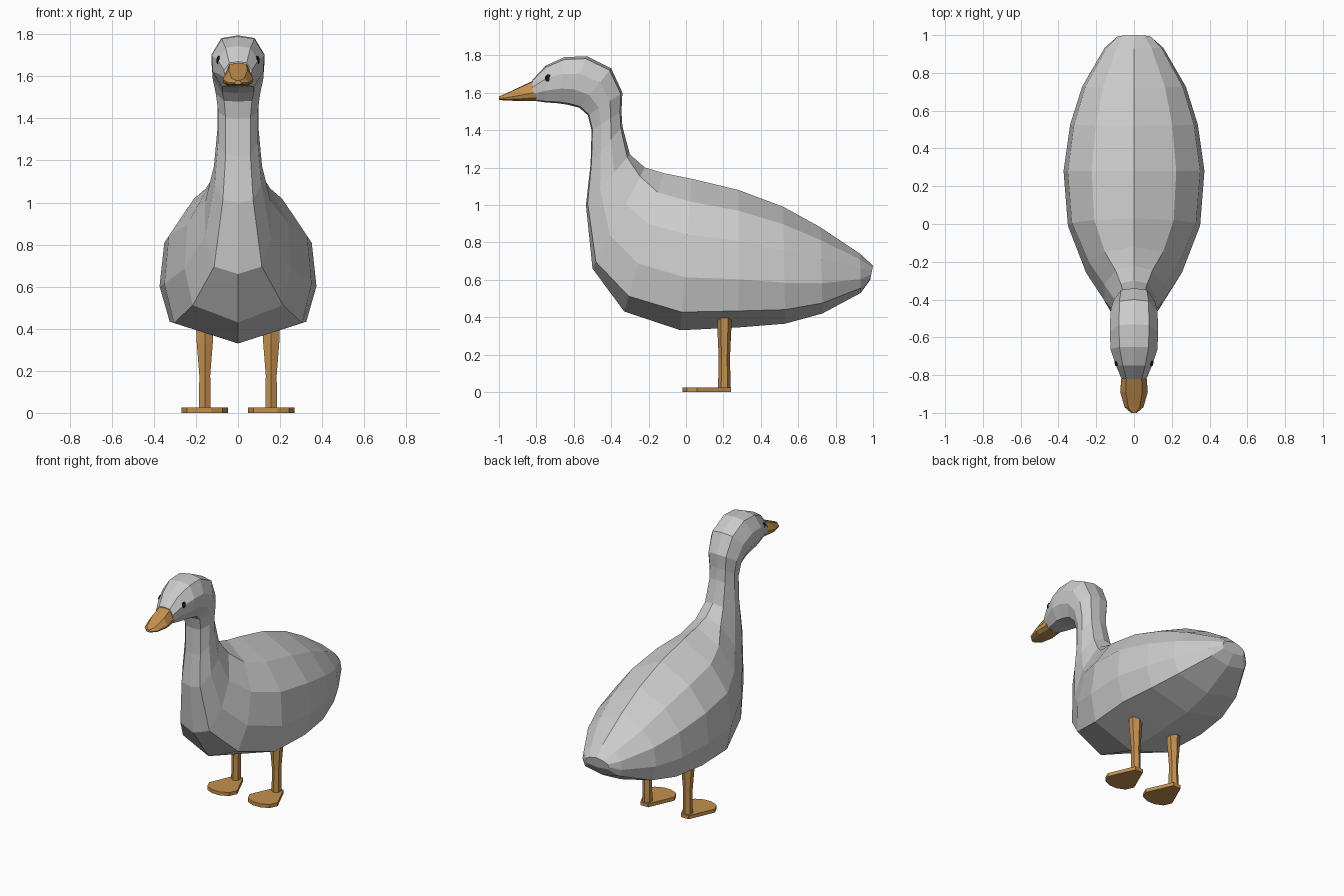
import bpy, bmesh
from mathutils import Vector

if "Cube" in bpy.data.objects:
    bpy.data.objects.remove(bpy.data.objects["Cube"])


def material(name, color):
    m = bpy.data.materials.new(name)
    m.diffuse_color = color
    m.use_nodes = True
    m.node_tree.nodes["Principled BSDF"].inputs["Base Color"].default_value = m.diffuse_color
    return m


orange = material("orange", (0.55, 0.28, 0.08, 1))
black = material("black", (0.01, 0.01, 0.01, 1))


def loft(name, rings, mat=None):
    """Skin a list of equally sized vertex rings and cap both ends."""
    bm = bmesh.new()
    vs = [[bm.verts.new(p) for p in r] for r in rings]
    n = len(vs[0])
    for a, b in zip(vs, vs[1:]):
        for i in range(n):
            j = (i + 1) % n
            bm.faces.new((a[i], a[j], b[j], b[i]))
    bm.faces.new(vs[0])
    bm.faces.new(vs[-1][::-1])
    bmesh.ops.recalc_face_normals(bm, faces=bm.faces)
    me = bpy.data.meshes.new(name)
    bm.to_mesh(me)
    bm.free()
    ob = bpy.data.objects.new(name, me)
    bpy.context.collection.objects.link(ob)
    if mat:
        me.materials.append(mat)
    return ob


def section(back, belly, w, prof):
    """Symmetric ring from a half profile of (width, back-to-belly) fractions."""
    half = []
    for fx, t in prof:
        p = Vector((0, *back)).lerp(Vector((0, *belly)), t)
        half.append((fx * w, p.y, p.z))
    return half + [(-x, y, z) for x, y, z in half[::-1] if x > 1e-6]


BODY = [(0, 0), (.6, .15), (.94, .37), (1, .65), (.87, .88), (0, 1)]
NECK = [(0, 0), (.62, .05), (1, .36), (.96, .68), (.6, .97), (0, 1)]

# body, neck and head: back point, belly point, half width, body share
stations = [
    ((1.0, .675), (.985, .60), .09, 1),
    ((.93, .74), (.935, .53), .155, 1),
    ((.72, .88), (.73, .42), .275, 1),
    ((.52, .99), (.53, .365), .338, 1),
    ((.28, 1.08), (.28, .345), .373, 1),
    ((.03, 1.14), (-.03, .33), .35, 1),
    ((-.12, 1.17), (-.33, .43), .255, .9),
    ((-.22, 1.20), (-.50, .66), .16, .4),
    ((-.30, 1.27), (-.535, 1.0), .115, .1),
    ((-.34, 1.42), (-.51, 1.22), .098, 0),
    ((-.345, 1.5), (-.505, 1.40), .098, 0),
    ((-.34, 1.6), (-.525, 1.48), .11, 0),
    ((-.40, 1.73), (-.57, 1.52), .125, 0),
    ((-.53, 1.795), (-.63, 1.535), .127, 0),
    ((-.65, 1.79), (-.68, 1.543), .125, 0),
    ((-.75, 1.745), (-.75, 1.548), .095, 0),
    ((-.82, 1.67), (-.82, 1.558), .066, 0),
]
rings = []
for back, belly, w, k in stations:
    prof = [(a * k + c * (1 - k), b * k + d * (1 - k))
            for (a, b), (c, d) in zip(BODY, NECK)]
    rings.append(section(back, belly, w, prof))
loft("body", rings)

# beak
BEAK = [(0, 0), (.6, .04), (1, .6), (.92, .85), (.6, 1), (0, 1)]
beak = [((-.80, 1.672), (-.80, 1.556), .066),
        ((-.89, 1.63), (-.89, 1.556), .073),
        ((-.97, 1.592), (-.97, 1.558), .05),
        ((-1.0, 1.58), (-1.0, 1.562), .015)]
loft("beak", [section(*s, BEAK) for s in beak], orange)

# legs: tapered hexagonal posts; feet: webbed plates
HEX = [(0, 1), (1, .5), (1, -.5), (0, -1), (-1, -.5), (-1, .5)]
FOOT = [(-.03, .24), (.03, .24), (.11, .06), (.085, .005), (.03, -.02),
        (-.03, -.02), (-.085, .005), (-.11, .06)]
for s, side in ((1, "left"), (-1, "right")):
    cx = .158 * s
    leg = [[(cx + x * r, .205 + y * d, z) for x, y in HEX]
           for z, r, d in ((.015, .027, .034), (.18, .026, .03),
                           (.33, .038, .037), (.43, .042, .038))]
    loft(side + "_leg", leg, orange)
    loft(side + "_foot", [[(cx + x, y, z) for x, y in FOOT]
                          for z in (0, .025)], orange)
    # eye
    bpy.ops.mesh.primitive_uv_sphere_add(segments=8, ring_count=6, radius=1,
                                         location=(.091 * s, -.735, 1.676))
    eye = bpy.context.object
    eye.name = side + "_eye"
    eye.scale = (.012, .02, .022)
    eye.data.materials.append(black)
